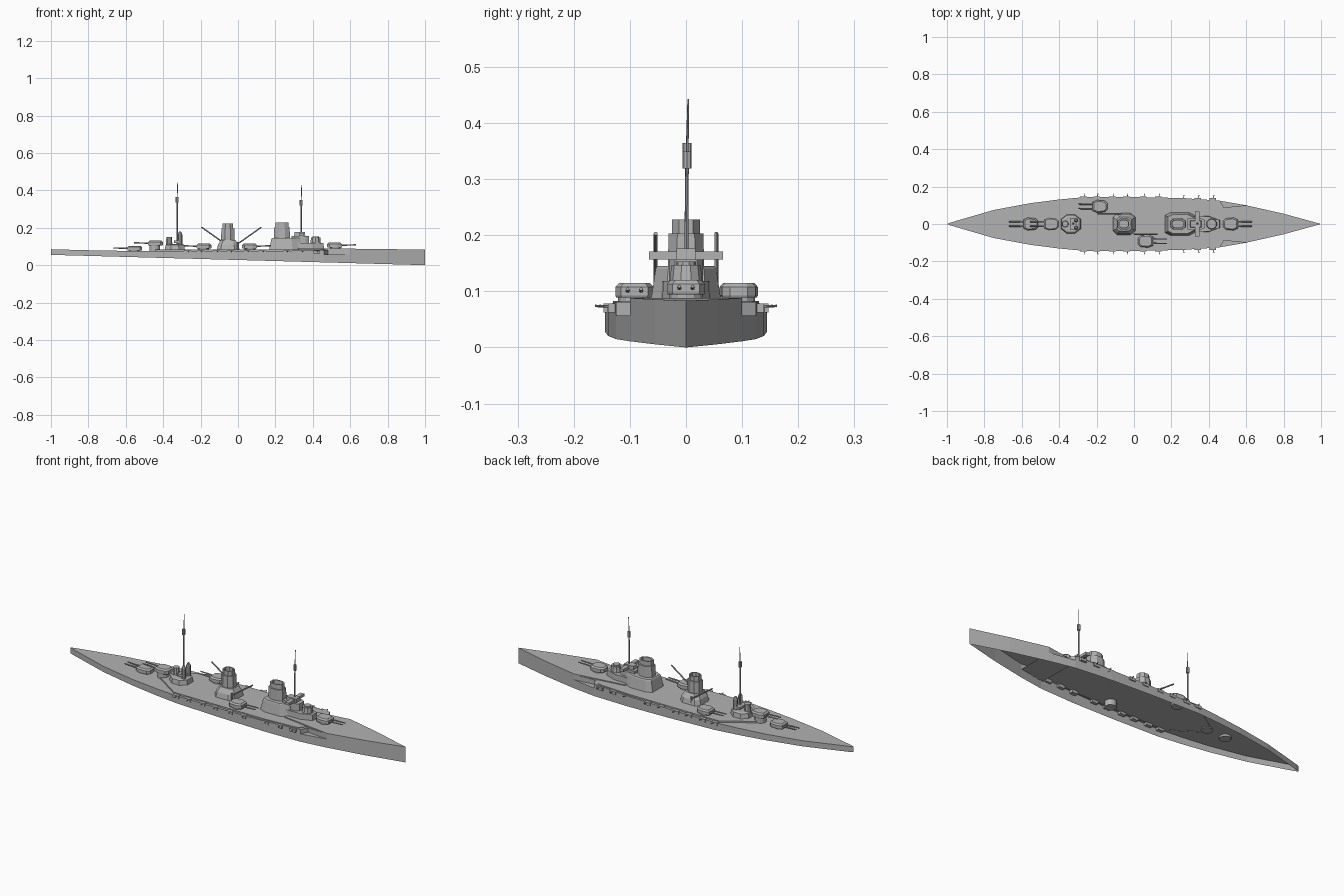
import bpy, bmesh
from mathutils import Vector, Matrix

cube = bpy.data.objects.get("Cube")
if cube:
    bpy.data.objects.remove(cube, do_unlink=True)

grey = bpy.data.materials.new("naval_grey")
grey.use_nodes = True
COLOUR = (0.45, 0.45, 0.45, 1)
grey.diffuse_color = COLOUR
grey.node_tree.nodes["Principled BSDF"].inputs["Base Color"].default_value = COLOUR


def finish(name, bm, matrix=Matrix()):
    mesh = bpy.data.meshes.new(name)
    bm.to_mesh(mesh)
    bm.free()
    mesh.materials.append(grey)
    obj = bpy.data.objects.new(name, mesh)
    obj.matrix_world = matrix
    bpy.context.collection.objects.link(obj)
    return obj


def loft(name, half, levels, at=(0, 0, 0), turned=False, cap=True):
    """Symmetric plan (x, half width) stacked through (height, scale) levels."""
    bm = bmesh.new()
    mid = (half[0][0] + half[-1][0]) / 2
    n = len(half)
    rings = []
    for z, s in levels:
        height = z if callable(z) else (lambda x, z=z: z)
        pts = [(mid + (x - mid) * s, -y * s) for x, y in half]
        pts += [(x, -y) for x, y in reversed(pts)]
        rings.append([bm.verts.new((x, y, height(x))) for x, y in pts])
    for low, high in zip(rings, rings[1:]):
        for i in range(2 * n):
            j = (i + 1) % (2 * n)
            bm.faces.new((low[i], low[j], high[j], high[i]))
    if cap:
        top = rings[-1]
        for i in range(n - 1):
            bm.faces.new((top[i], top[i + 1], top[-2 - i], top[-1 - i]))
    bmesh.ops.remove_doubles(bm, verts=bm.verts[:], dist=1e-5)
    spin = Matrix.Diagonal((-1, -1, 1, 1)) if turned else Matrix()
    return finish(name, bm, Matrix.Translation(at) @ spin)


def tube(name, start, end, r, sides=8, r_end=None):
    a, b = Vector(start), Vector(end)
    bm = bmesh.new()
    turn = (b - a).to_track_quat('Z', 'Y').to_matrix().to_4x4()
    bmesh.ops.create_cone(bm, cap_ends=True, segments=sides, radius1=r,
                          radius2=r if r_end is None else r_end, depth=(b - a).length,
                          matrix=Matrix.Translation((a + b) / 2) @ turn)
    return finish(name, bm)


def box(name, centre, size):
    bm = bmesh.new()
    bmesh.ops.create_cube(bm, size=1, matrix=Matrix.Translation(centre) @ Matrix.Diagonal((*size, 1)))
    return finish(name, bm)


def oval(x0, x1, w, cut=0.3):
    """Half plan of a long octagon."""
    c = (x1 - x0) * cut
    return [(x0, w * 0.5), (x0 + c, w), (x1 - c, w), (x1, w * 0.5)]


# Hull: open-bottomed lower sides, upper strake with forward recesses, raised decks
def keel(x):
    return 0.0275 - 0.0275 * x


def sheer(x):
    if x < -0.4:
        return 0.075 + 0.028 * (x + 0.4) ** 2
    return 0.075 + 0.009 * min(1, max(0, (x - 0.2) / 0.4))


aft = [(-1, 0), (-0.98, 0.008), (-0.75, 0.075), (-0.55, 0.112), (-0.4, 0.131), (-0.27, 0.143),
       (0, 0.144), (0.25, 0.139), (0.46, 0.125)]
bow = [(0.6, 0.1), (0.8, 0.055), (1, 0)]
WAIST = 0.057
loft("hull_side", aft + bow, [(keel, 1), (WAIST, 1)], cap=False)
loft("hull_shelf", [(0.45, 0.126), (0.6, 0.1)], [(WAIST, 1)])
loft("upper_hull", aft + [(0.48, 0.088)] + bow, [(WAIST, 1), (sheer, 1)])
loft("middle_deck", [(-0.44, 0.03), (-0.29, 0.13), (0.25, 0.13), (0.44, 0.118), (0.47, 0.08)],
     [(0.073, 1), (0.083, 1)])
loft("foredeck", [(0.32, 0.06)] + bow, [(0.08, 1), (lambda x: 0.088 - 0.012 * max(0, x - 0.6), 1)])

# Casemate guns along both sides
for s in (-1, 1):
    for x in (-0.27, -0.2, -0.115, -0.04, 0.05, 0.13, 0.26, 0.34, 0.42):
        y = 0.136 if x < 0.2 else 0.128
        box("casemate", (x, s * y, 0.07), (0.035, 0.022, 0.016))
        tube("casemate_gun", (x, s * y, 0.073), (x + 0.008, s * (y + 0.026), 0.074), 0.0022, 6)


# Twin turrets
def turret(name, x, y, base, foot, turned=False):
    plan = [(-0.043, 0.016), (-0.03, 0.03), (0.012, 0.034), (0.036, 0.024)]
    loft(name + "_house", plan, [(0, 0.95), (0.004, 1), (0.019, 1), (0.026, 0.8)],
         (x, y, base), turned)
    tube(name + "_barbette", (x, y, foot), (x, y, base + 0.002), 0.029, 12)
    d = -1 if turned else 1
    for s in (-1, 1):
        gun = y + s * 0.012
        tube(name + "_gun", (x + d * 0.02, gun, base + 0.012),
             (x + d * 0.112, gun, base + 0.015), 0.0042, 8, 0.003)


turret("bow_turret", 0.52, 0, 0.094, 0.07)
turret("right_wing_turret", 0.065, -0.092, 0.089, 0.045)
turret("left_wing_turret", -0.185, 0.094, 0.089, 0.06, True)
turret("upper_stern_turret", -0.445, 0, 0.105, 0.07, True)
turret("lower_stern_turret", -0.555, 0, 0.077, 0.065, True)


# Funnels, hollow at the top
def funnel(name, x0, x1, w, low, high):
    loft(name, oval(x0, x1, w), [(low, 1.05), (high - 0.02, 1), (high, 1), (high, 0.8), (high - 0.025, 0.8)])
    loft(name + "_jacket", oval(x0 - 0.006, x1 + 0.006, w + 0.006), [(low, 1.05), (high - 0.025, 1)])


# Forward superstructure
loft("forward_house", [(0.17, 0.045), (0.2, 0.06), (0.29, 0.06), (0.34, 0.035)],
     [(0.08, 1.05), (0.14, 0.9), (0.145, 0.85)])
loft("bridge_base", [(0.28, 0.045), (0.4, 0.042), (0.46, 0.02)], [(0.08, 1), (0.118, 0.97)])
funnel("forward_funnel", 0.2, 0.27, 0.025, 0.135, 0.228)
loft("bridge_house", [(0.285, 0.03), (0.36, 0.03), (0.38, 0.02)], [(0.115, 1), (0.157, 1)])
box("bridge_platform", (0.338, 0, 0.164), (0.022, 0.132, 0.014))
loft("chart_house", [(0.3, 0.018), (0.36, 0.018)], [(0.15, 1), (0.176, 0.95)])
tube("conning_tower", (0.415, 0, 0.11), (0.415, 0, 0.147), 0.03, 10, 0.026)
tube("conning_tower_cap", (0.415, 0, 0.147), (0.415, 0, 0.153), 0.018, 10)

# Middle funnel with two boat derricks
loft("middle_house", [(-0.11, 0.035), (-0.09, 0.055), (-0.02, 0.055), (0.005, 0.035)],
     [(0.08, 1.06), (0.11, 0.95), (0.135, 0.68)])
funnel("middle_funnel", -0.083, -0.026, 0.025, 0.11, 0.222)
for s in (-1, 1):
    root = -0.035 - s * 0.035
    tube("derrick_post", (root, s * 0.052, 0.08), (root, s * 0.052, 0.125), 0.005)
    tube("derrick", (root, s * 0.054, 0.115), (root - s * 0.125, s * 0.054, 0.203), 0.0036)

# After superstructure
loft("after_house", oval(-0.39, -0.285, 0.05), [(0.075, 1.04), (0.108, 0.95), (0.112, 0.8)])
tube("after_control_tower", (-0.368, 0, 0.105), (-0.368, 0, 0.15), 0.018, 10, 0.016)
for s in (-1, 1):
    tube("searchlight_post", (-0.31, s * 0.02, 0.105), (-0.31, s * 0.02, 0.165), 0.012, 8)
    tube("searchlight_post_top", (-0.31, s * 0.02, 0.165), (-0.31, s * 0.02, 0.18), 0.012, 8, 0.005)
box("after_platform", (-0.325, 0, 0.125), (0.035, 0.06, 0.012))

# Masts with spotting tops
for name, x, top, spot in (("fore", 0.338, 0.428, 0.333), ("after", -0.325, 0.443, 0.348)):
    tube(name + "_mast", (x, 0, 0.09), (x, 0.002, spot), 0.004, 8, 0.003)
    tube(name + "_topmast", (x, 0.002, spot), (x + 0.002, 0.004, top), 0.0026, 6, 0.0015)
    tube(name + "_spotting_top", (x, 0.002, spot - 0.014), (x, 0.002, spot + 0.016), 0.008, 8)
